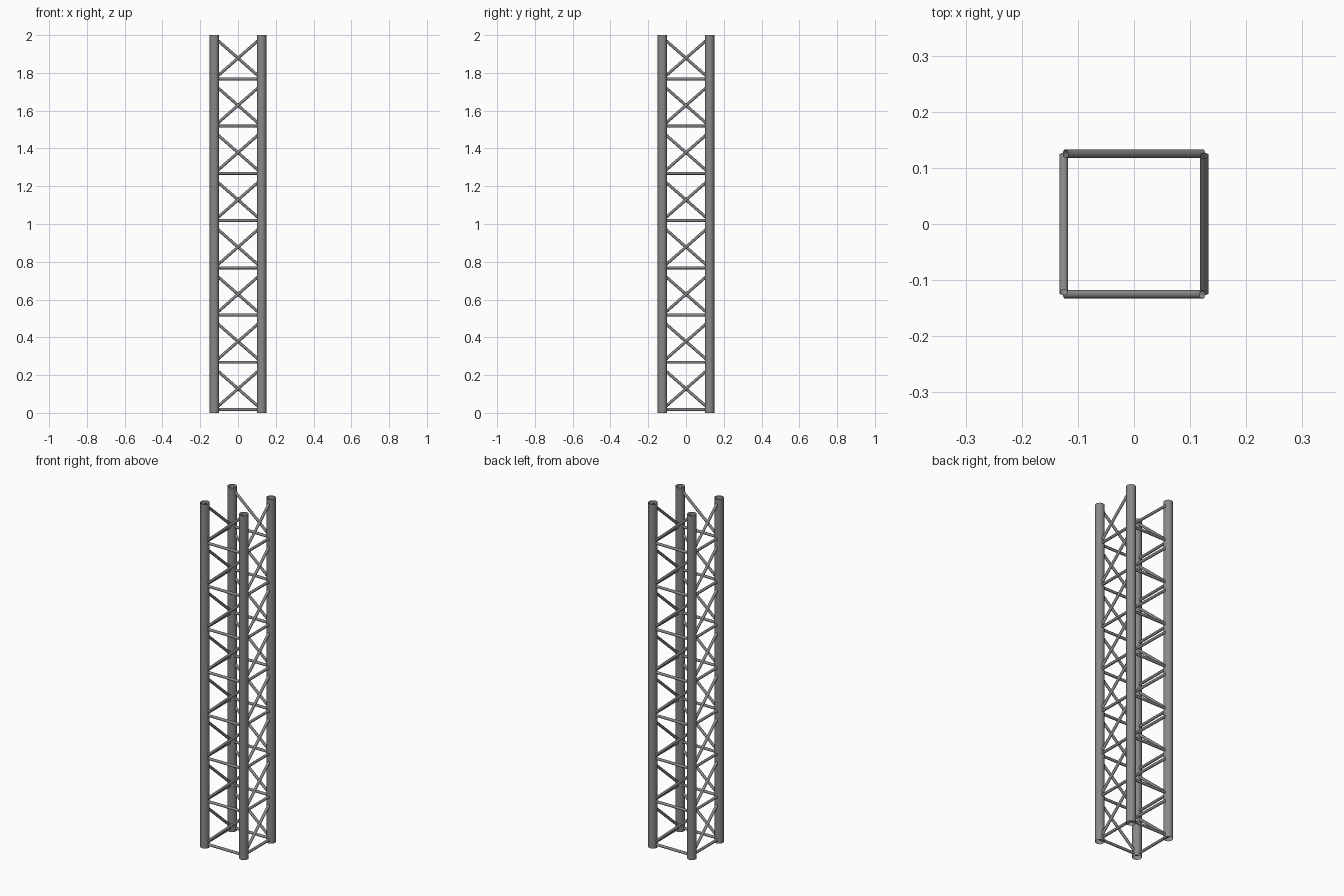
import bpy, math
from mathutils import Vector, Matrix

if "Cube" in bpy.data.objects:
    bpy.data.objects.remove(bpy.data.objects["Cube"])

H = 2.0        # tower height
C = 0.125      # chord centre offset
E = 0.122      # diagonal end offset, just inside the chord centre
R_CHORD = 0.025
R_BRACE = 0.0077
PITCH = 0.25   # panel height
Z0 = 0.018     # first rung height

metal = bpy.data.materials.new("dark_grey_metal")
metal.diffuse_color = (0.25, 0.25, 0.25, 1)
metal.use_nodes = True
metal.node_tree.nodes["Principled BSDF"].inputs["Base Color"].default_value = metal.diffuse_color


def tube(name, a, b, radius, sides):
    """Open-ended tube between two points."""
    a, b = Vector(a), Vector(b)
    d = b - a
    bpy.ops.mesh.primitive_cylinder_add(vertices=sides, radius=radius, depth=d.length,
                                        end_fill_type='NOTHING')
    ob = bpy.context.object
    ob.name = name
    ob.data.transform(Matrix.Translation((a + b) / 2) @ d.to_track_quat('Z', 'Y').to_matrix().to_4x4())
    ob.data.materials.append(metal)
    bpy.ops.object.shade_smooth_by_angle(angle=math.radians(40))
    return ob


for side, face in enumerate(("front", "right", "back", "left")):
    turn = Matrix.Rotation(side * math.pi / 2, 4, 'Z')

    # Main upright pipe at this face's left corner
    tube(face + "_chord", turn @ Vector((-C, -C, 0)), turn @ Vector((-C, -C, H)), R_CHORD, 32)

    for i in range(8):
        z = Z0 + i * PITCH
        # Horizontal rung
        tube(f"{face}_rung_{i + 1}", turn @ Vector((-C, -C, z)), turn @ Vector((C, -C, z)), R_BRACE, 16)
        # Single rising diagonal; opposite faces cross in elevation
        tube(f"{face}_diagonal_{i + 1}", turn @ Vector((-E, -C, z + 0.003)),
             turn @ Vector((E, -C, z + 0.217)), R_BRACE, 16)
